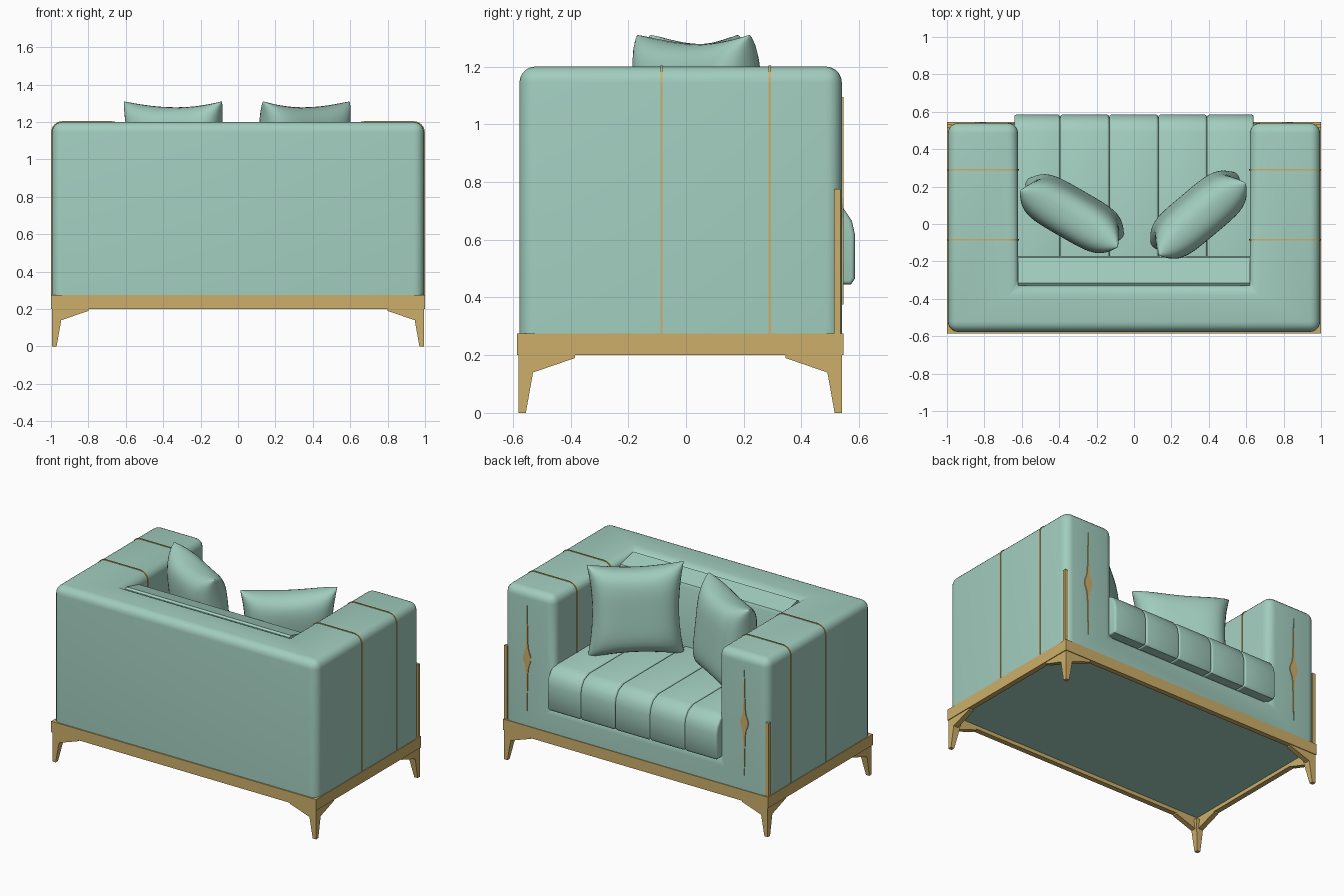
import bpy, bmesh, math
from mathutils import Matrix, Vector

if "Cube" in bpy.data.objects:
    bpy.data.objects.remove(bpy.data.objects["Cube"])


def material(name, rgb):
    m = bpy.data.materials.new(name)
    m.diffuse_color = (*rgb, 1)
    m.use_nodes = True
    m.node_tree.nodes["Principled BSDF"].inputs["Base Color"].default_value = m.diffuse_color
    return m


TEAL = material("teal_fabric", (0.36, 0.61, 0.52))
GOLD = material("brushed_gold", (0.61, 0.43, 0.145))


def finish(bm, name, mat, angle=None):
    bmesh.ops.recalc_face_normals(bm, faces=bm.faces[:])
    me = bpy.data.meshes.new(name)
    bm.to_mesh(me)
    bm.free()
    me.materials.append(mat)
    if angle:
        me.polygons.foreach_set("use_smooth", [True] * len(me.polygons))
        me.set_sharp_from_angle(angle=math.radians(angle))
    ob = bpy.data.objects.new(name, me)
    bpy.context.collection.objects.link(ob)
    return ob


def add_box(bm, lo, hi):
    c = [(a + b) / 2 for a, b in zip(lo, hi)]
    s = [b - a for a, b in zip(lo, hi)]
    bmesh.ops.create_cube(bm, size=1, matrix=Matrix.Translation(c) @ Matrix.Diagonal((*s, 1)))


def add_prism(bm, pts, axis, a, b):
    """Extrude a 2D outline along an axis (0 = x, 1 = y) from a to b."""
    def put(p, t):
        return (t, p[0], p[1]) if axis == 0 else (p[0], t, p[1])
    va = [bm.verts.new(put(p, a)) for p in pts]
    vb = [bm.verts.new(put(p, b)) for p in pts]
    n = len(pts)
    caps = [bm.faces.new(va), bm.faces.new(vb)]
    for i in range(n):
        j = (i + 1) % n
        bm.faces.new((va[i], va[j], vb[j], vb[i]))
    return caps


# Upholstered body: a block with the seat space left out, all edges softened
xs, ys, zs = (-.995, -.62, .62, .995), (-.577, -.33, .54), (.225, .45, 1.2)
bm = bmesh.new()
cells = {(i, j, k) for i in range(3) for j in range(2) for k in range(2)} - {(1, 1, 1)}
for c in cells:
    for ax in range(3):
        for s in (0, 1):
            nb = list(c)
            nb[ax] += 2 * s - 1
            if tuple(nb) in cells:
                continue
            u, v = [a for a in range(3) if a != ax]
            quad = []
            for du, dv in ((0, 0), (1, 0), (1, 1), (0, 1)):
                ix = list(c)
                ix[ax] += s
                ix[u] += du
                ix[v] += dv
                quad.append(bm.verts.new((xs[ix[0]], ys[ix[1]], zs[ix[2]])))
            bm.faces.new(quad)
bmesh.ops.remove_doubles(bm, verts=bm.verts[:], dist=1e-4)
bmesh.ops.recalc_face_normals(bm, faces=bm.faces[:])
bmesh.ops.dissolve_limit(bm, angle_limit=.01, verts=bm.verts[:], edges=bm.edges[:])
soft = [e for e in bm.edges if max(v.co.z for v in e.verts) > .3]
bmesh.ops.bevel(bm, geom=soft, offset=.055, segments=5, profile=.5, affect='EDGES')
finish(bm, "sofa_body", TEAL, 40)

# Seat cushion: five channels with soft seams
seat = [(-.25, .46), (.572, .445), (.585, .465), (.585, .62), (.575, .665),
        (.545, .71), (.49, .733), (-.25, .733)]
cuts = (-.64, -.395, -.132, .13, .39, .64)
for i in range(5):
    bm = bmesh.new()
    caps = add_prism(bm, seat, 0, cuts[i], cuts[i + 1])
    edges = {e for f in caps for e in f.edges}
    bmesh.ops.bevel(bm, geom=list(edges), offset=.013, segments=3, profile=.5, affect='EDGES')
    finish(bm, f"seat_channel_{i + 1}", TEAL, 40)

# Back cushion with a sloping top
bm = bmesh.new()
add_prism(bm, [(-.345, .6), (-.17, .6), (-.17, 1.135), (-.18, 1.155), (-.315, 1.19), (-.328, 1.18)],
          0, -.62, .62)
finish(bm, "back_cushion", TEAL, 30)


# Throw pillows: puffed squares with pinched sides
def pillow(name, loc, turn, lean):
    bm = bmesh.new()
    n, half, thick = 24, .302, .125
    for side in (-1, 1):
        grid = []
        for i in range(n + 1):
            row = []
            for j in range(n + 1):
                u = math.sin((i / n - .5) * math.pi)
                v = math.sin((j / n - .5) * math.pi)
                x = half * u * (1 - .11 * (1 - v * v) * u * u)
                z = half * v * (1 - .11 * (1 - u * u) * v * v)
                y = side * thick * (max(0, 1 - u ** 4) * max(0, 1 - v ** 4)) ** .45
                row.append(bm.verts.new((x, y, z)))
            grid.append(row)
        for i in range(n):
            for j in range(n):
                bm.faces.new((grid[i][j], grid[i + 1][j], grid[i + 1][j + 1], grid[i][j + 1]))
    bmesh.ops.remove_doubles(bm, verts=bm.verts[:], dist=1e-4)
    rot = Matrix.Rotation(math.radians(turn), 4, 'Z') @ Matrix.Rotation(math.radians(lean), 4, 'X')
    bm.transform(Matrix.Translation(loc) @ rot)
    finish(bm, name, TEAL, 100)


pillow("pillow_a", (-.332, .055, 1.01), -30, 6)
pillow("pillow_b", (.345, .05, 1.01), 40, 6)

# Base frame: four rails
bm = bmesh.new()
for s in (-1, 1):
    add_box(bm, (min(s, s * .965), -.585, .2), (max(s, s * .965), .545, .275))
add_box(bm, (-.965, -.585, .2), (.965, -.55, .275))
add_box(bm, (-.965, .51, .2), (.965, .545, .275))
finish(bm, "base_frame", GOLD)

# Corner legs: tapered post with a bracket along each rail
for sx in (-1, 1):
    for sy, yc in ((-1, -.58), (1, .54)):
        bm = bmesh.new()
        rings = []
        for w, z in ((.025, 0), (.05, .14), (.06, .2)):
            rings.append([bm.verts.new((sx * (.995 - a * w), yc - sy * b * w, z))
                          for a, b in ((0, 0), (1, 0), (1, 1), (0, 1))])
        bm.faces.new(rings[0])
        bm.faces.new(rings[2])
        for lo, hi in zip(rings, rings[1:]):
            for i in range(4):
                j = (i + 1) % 4
                bm.faces.new((lo[i], lo[j], hi[j], hi[i]))
        bracket = [(.04, .2), (.04, .137), (.05, .14), (.195, .19), (.195, .2)]
        add_prism(bm, [(sx * (.995 - d), z) for d, z in bracket], 1, yc, yc - sy * .035)
        add_prism(bm, [(yc - sy * d, z) for d, z in bracket], 0, sx * .995, sx * .96)
        finish(bm, "leg", GOLD)


# Thin metal bands wrapped over each arm
def arch(off):
    r, pts = .055, [(.62 - off, .6)]
    for cx, a0 in ((.62 + r, 180), (.995 - r, 90)):
        for k in range(7):
            a = math.radians(a0 - 15 * k)
            pts.append((cx + (r + off) * math.cos(a), 1.2 - r + (r + off) * math.sin(a)))
    return pts + [(.995 + off, .25)]


for s in (-1, 1):
    for y in (-.085, .29):
        bm = bmesh.new()
        outline = arch(.004) + arch(-.008)[::-1]
        add_prism(bm, [(s * x, z) for x, z in outline], 1, y - .004, y + .004)
        finish(bm, "arm_band", GOLD)

# Front corner trims and needle ornaments with a star centre
needle = [(0, .36), (.007, .1), (.012, .06), (.03, .01), (.03, -.01), (.012, -.06), (.007, -.1), (0, -.36)]
for s in (-1, 1):
    bm = bmesh.new()
    add_box(bm, (min(s * .975, s * .999), .513, .26), (max(s * .975, s * .999), .535, .775))
    finish(bm, "corner_trim", GOLD)
    bm = bmesh.new()
    outline = needle + [(-x, z) for x, z in needle[-2:0:-1]]
    add_prism(bm, [(s * .82 + x, .735 + z) for x, z in outline], 1, .537, .545)
    finish(bm, "arm_ornament", GOLD)
